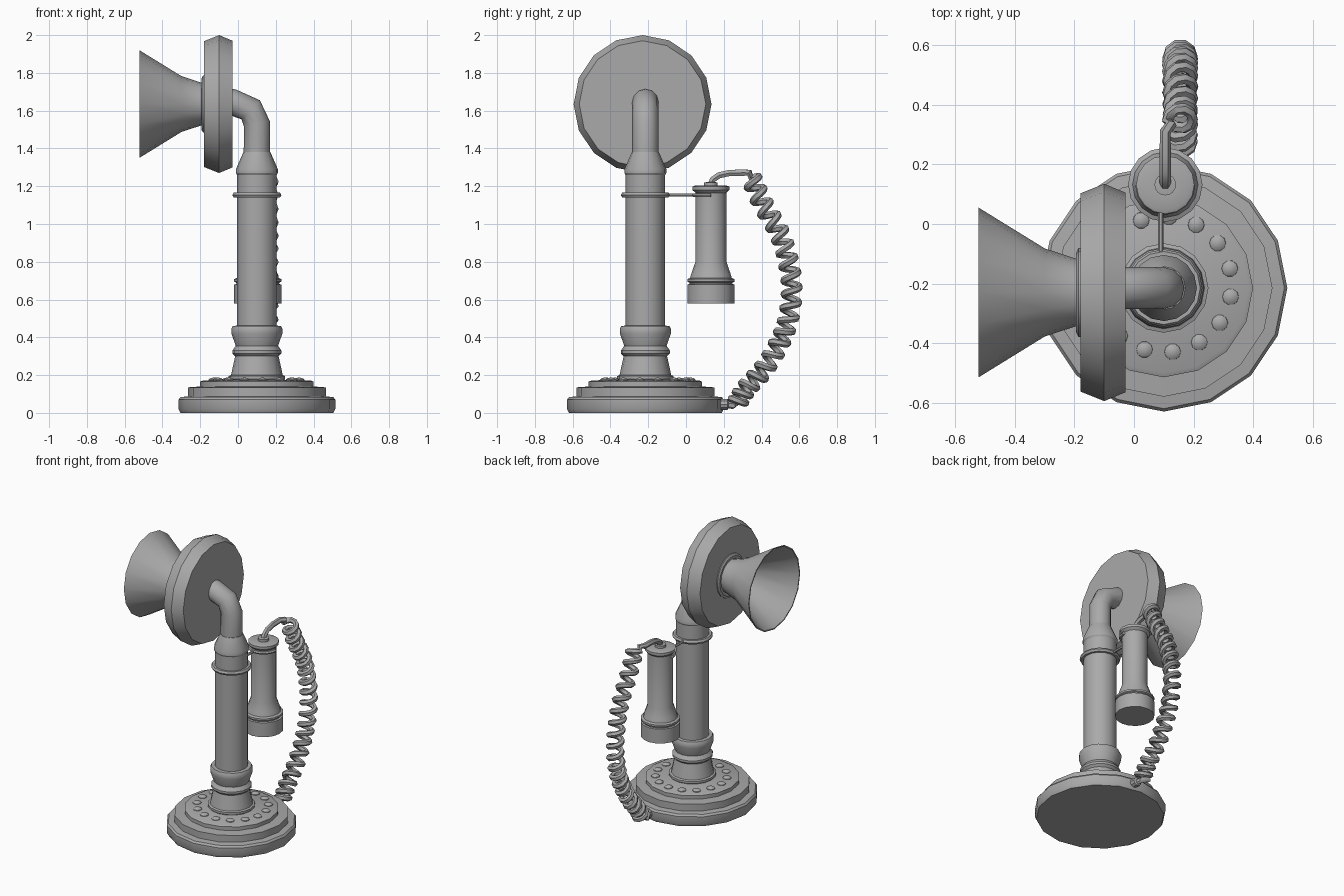
import bpy, bmesh
from math import sin, cos, pi, radians
from mathutils import Vector, Matrix

cube = bpy.data.objects.get("Cube")
if cube:
    bpy.data.objects.remove(cube)

grey = bpy.data.materials.new("plain grey")
grey.use_nodes = True
COLOUR = (0.4, 0.4, 0.4, 1)
grey.diffuse_color = COLOUR
grey.node_tree.nodes["Principled BSDF"].inputs["Base Color"].default_value = COLOUR

X, Y = 0.1, -0.215           # stand axis
RX, RY = 0.105, 0.132        # receiver axis
SIDES = 16


def finish(ob, angle=30):
    bpy.ops.object.select_all(action='DESELECT')
    ob.select_set(True)
    bpy.context.view_layer.objects.active = ob
    if ob.type == 'CURVE':
        bpy.ops.object.convert(target='MESH')
        ob = bpy.context.object
    ob.data.materials.clear()
    ob.data.materials.append(grey)
    bpy.ops.object.shade_smooth_by_angle(angle=radians(angle))
    return ob


def lathe(name, profile, loc, rot=None, sides=SIDES):
    """Spin (radius, height) points about z, then turn and place."""
    bm = bmesh.new()
    verts = [bm.verts.new((r, 0, h)) for r, h in profile]
    edges = [bm.edges.new(p) for p in zip(verts, verts[1:])]
    bmesh.ops.spin(bm, geom=verts + edges, axis=(0, 0, 1), cent=(0, 0, 0),
                   angle=2 * pi, steps=sides)
    bmesh.ops.remove_doubles(bm, verts=bm.verts, dist=0.0005)
    bmesh.ops.recalc_face_normals(bm, faces=bm.faces)
    bm.transform(Matrix.Translation(loc) @ (rot or Matrix()))
    me = bpy.data.meshes.new(name)
    bm.to_mesh(me)
    bm.free()
    ob = bpy.data.objects.new(name, me)
    bpy.context.collection.objects.link(ob)
    return finish(ob)


def tube(name, points, radius, res=1, closed=False):
    cu = bpy.data.curves.new(name, 'CURVE')
    cu.dimensions = '3D'
    cu.bevel_depth, cu.bevel_resolution, cu.use_fill_caps = radius, res, True
    sp = cu.splines.new('POLY')
    sp.points.add(len(points) - 1)
    for p, co in zip(sp.points, points):
        p.co = (*co, 1)
    sp.use_cyclic_u = closed
    ob = bpy.data.objects.new(name, cu)
    bpy.context.collection.objects.link(ob)
    return finish(ob, 50)


def arc(x, y, z, r, start, end, n):
    return [(x + r * cos(start + (end - start) * i / n),
             y + r * sin(start + (end - start) * i / n), z) for i in range(n + 1)]


# Stepped base
lathe("base", [(0, 0), (0.405, 0), (0.415, 0.02), (0.415, 0.07), (0.405, 0.083),
               (0.365, 0.088), (0.365, 0.135), (0.3, 0.14), (0.3, 0.165),
               (0.285, 0.172), (0, 0.178)], (X, Y, 0))

# Ring of domed buttons
for i in range(15):
    a = radians(-10.5 + 24 * i)
    lathe(f"button_{i + 1}", [(0.029, 0.165), (0.027, 0.177), (0.016, 0.185), (0, 0.187)],
          (X + 0.228 * cos(a), Y + 0.012 + 0.228 * sin(a), 0), sides=10)

# Column with collars
lathe("column", [(0.14, 0.17), (0.15, 0.18), (0.15, 0.195), (0.137, 0.2), (0.115, 0.3),
                 (0.13, 0.315), (0.13, 0.33), (0.112, 0.355), (0.135, 0.42), (0.135, 0.445),
                 (0.128, 0.46), (0.105, 0.462), (0.105, 1.26), (0.111, 1.27), (0.111, 1.29),
                 (0.072, 1.38), (0, 1.38)], (X, Y, 0))
tube("column_ring", arc(X, Y, 1.153, 0.115, 0, 2 * pi, SIDES)[:-1], 0.015, closed=True)

# Bent neck
tube("neck", [(X, Y, 1.36), (X, Y, 1.53), (0.067, Y, 1.605), (-0.03, Y, 1.645),
              (-0.08, Y, 1.65)], 0.07, res=4)

# Speaker disc and hollow horn, facing -x
side = Matrix.Rotation(-pi / 2, 4, 'Y')
head = (0, -0.23, 1.635)
lathe("speaker_disc", [(0, 0.028), (0.335, 0.028), (0.365, 0.1), (0.333, 0.18), (0, 0.18)],
      head, side)
lathe("horn_collar", [(0.15, 0.178), (0.15, 0.186), (0.135, 0.194), (0.115, 0.19)], head, side)
lathe("horn", [(0.113, 0.17), (0.115, 0.2), (0.148, 0.3), (0.285, 0.522),
               (0.277, 0.522), (0.138, 0.3), (0.09, 0.19), (0, 0.186)], head, side)

# Hanging receiver
lathe("receiver", [(0, 0.58), (0.125, 0.58), (0.125, 0.68), (0.112, 0.682), (0.115, 0.69),
                   (0.125, 0.695), (0.125, 0.708), (0.11, 0.715), (0.103, 0.74), (0.082, 0.8),
                   (0.082, 1.165), (0.098, 1.18), (0.098, 1.198), (0.085, 1.203),
                   (0.036, 1.203), (0.036, 1.22), (0, 1.224)], (RX, RY, 0))

# Fork that holds the receiver
tube("receiver_fork", arc(RX, RY, 1.153, 0.09, pi, 2 * pi, 8), 0.011)
tube("fork_arm", [(0.09, Y + 0.1, 1.153), (0.09, RY - 0.085, 1.153)], 0.009)

# Curly cord: a helix wound round a bowed path
control = [Vector(p) for p in ((0.345, 1.245), (0.405, 1.11), (0.49, 0.96), (0.54, 0.81),
                               (0.56, 0.65), (0.54, 0.49), (0.49, 0.36), (0.41, 0.23),
                               (0.32, 0.13), (0.27, 0.05))]


def on_path(t):
    f = min(max(t, 0), 0.9999) * (len(control) - 1)
    i, u = int(f), f % 1
    p = [control[min(max(i + k, 0), len(control) - 1)] for k in (-1, 0, 1, 2)]
    return 0.5 * (2 * p[1] + (p[2] - p[0]) * u + (2 * p[0] - 5 * p[1] + 4 * p[2] - p[3]) * u * u
                  + (3 * p[1] - p[0] - 3 * p[2] + p[3]) * u ** 3)


CX, TURNS, STEPS = 0.155, 19, 10
cord = [(RX, RY, 1.21), (RX, RY + 0.01, 1.235), (RX, 0.175, 1.258), (RX, 0.23, 1.27),
        (RX, 0.31, 1.272), (0.125, 0.335, 1.272)]
for i in range(TURNS * STEPS + 1):
    t = i / (TURNS * STEPS)
    c = on_path(t)
    d = (on_path(t + 0.01) - on_path(t - 0.01)).normalized()
    a = 2 * pi * i / STEPS
    off = Vector((-d.y, d.x)) * 0.042 * sin(a)
    cord.append((CX - 0.042 * cos(a), c.x + off.x, c.y + off.y))
cord += [(CX, 0.25, 0.04), (CX, 0.17, 0.045)]
tube("cord", cord, 0.019)

# Cord socket on the base
lathe("cord_socket", [(0.03, -0.03), (0.03, 0.05), (0.02, 0.055), (0, 0.055)],
      (CX, 0.17, 0.045), Matrix.Rotation(-pi / 2, 4, 'X'), sides=10)
